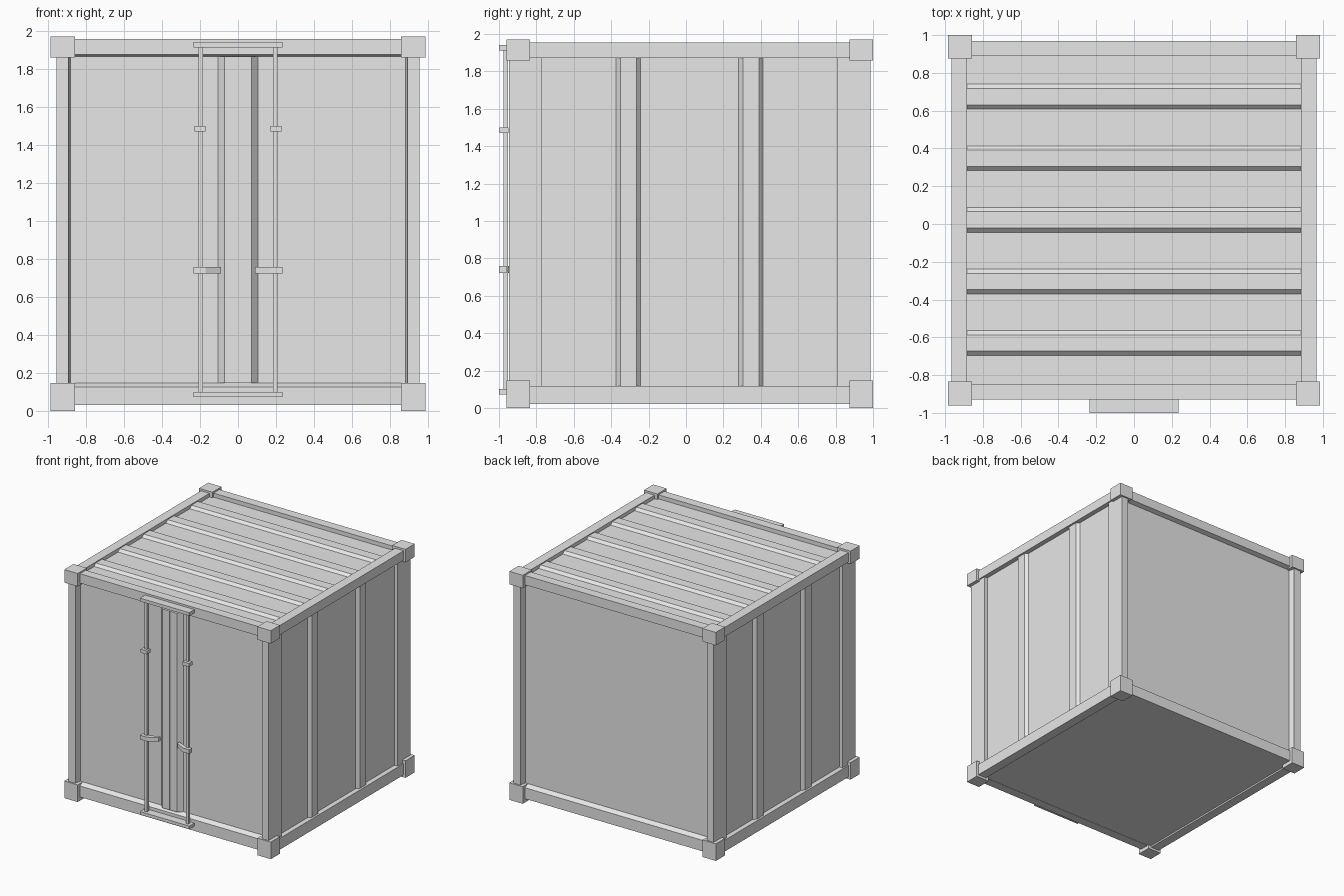
import bpy
import bmesh
from mathutils import Vector

cube = bpy.data.objects.get("Cube")
if cube:
    bpy.data.objects.remove(cube, do_unlink=True)

GREY = (0.8, 0.8, 0.8, 1)
paint = bpy.data.materials.new("light grey paint")
paint.use_nodes = True
paint.diffuse_color = GREY
paint.node_tree.nodes["Principled BSDF"].inputs["Base Color"].default_value = GREY


def finish(name, bm):
    bmesh.ops.recalc_face_normals(bm, faces=bm.faces[:])
    mesh = bpy.data.meshes.new(name)
    bm.to_mesh(mesh)
    bm.free()
    mesh.materials.append(paint)
    obj = bpy.data.objects.new(name, mesh)
    bpy.context.collection.objects.link(obj)
    return obj


def box(name, xs, ys, zs):
    bm = bmesh.new()
    bmesh.ops.create_cube(bm, size=1)
    for v in bm.verts:
        v.co = Vector([(r[0] + r[1]) / 2 + c * (r[1] - r[0])
                       for r, c in zip((xs, ys, zs), v.co)])
    return finish(name, bm)


def prism(name, points, place, start, end):
    """Extrude a closed 2D outline; place(u, v, t) maps it into space."""
    bm = bmesh.new()
    a = [bm.verts.new(place(u, v, start)) for u, v in points]
    b = [bm.verts.new(place(u, v, end)) for u, v in points]
    n = len(points)
    bm.faces.new(a)
    bm.faces.new(b[::-1])
    for i in range(n):
        bm.faces.new((a[i], a[(i + 1) % n], b[(i + 1) % n], b[i]))
    return finish(name, bm)


def ribbed(lo, hi, centres, base, top, height, thick=0.03):
    """Outline of a sheet with raised trapezoid ribs."""
    pts = [(lo, 0)]
    for c in centres:
        pts += [(c - base, 0), (c - top, height), (c + top, height), (c + base, 0)]
    return pts + [(hi, 0), (hi, -thick), (lo, -thick)]


FRONT, BACK = -0.96, 1.0
RIB_BASE, RIB_TOP = 0.066, 0.043
sides = ((-1, "right"), (1, "left"))
ends = ((FRONT, 1, "front"), (BACK, -1, "back"))

# Corner castings and posts
for sx, side in sides:
    for y, inward, end in ends:
        for level, zs in (("bottom", (0, 0.147)), ("top", (1.858, 1.97))):
            box(f"{end}_{side}_{level}_corner_block", (sx * 0.857, sx * 0.985),
                (y, y + inward * 0.125), zs)
        box(f"{end}_{side}_post", (sx * 0.89, sx * 0.955),
            (y + inward * 0.014, y + inward * 0.19), (0.06, 1.9))

# Side rails and ribbed side walls
for sx, side in sides:
    for level, zs in (("bottom", (0.02, 0.118)), ("top", (1.872, 1.953))):
        box(f"{side}_{level}_rail", (sx * 0.885, sx * 0.967), (-0.85, 0.89), zs)
    prism(f"{side}_wall", ribbed(-0.8, 0.83, (-0.308, 0.347), RIB_BASE, RIB_TOP, 0.025),
          lambda u, v, t: (sx * (0.925 + v), u, t), 0.1, 1.89)

# End rails and the sloped ledges around the recessed end panels
for y, inward, end in ends:
    face, panel = y + inward * 0.03, y + inward * 0.068
    for level, zs in (("bottom", (0.032, 0.127)), ("top", (1.876, 1.957))):
        box(f"{end}_{level}_rail", (-0.9, 0.9), (face, y + inward * 0.11), zs)
    bm = bmesh.new()
    outer = [bm.verts.new((x, face, z)) for x, z in
             ((-0.89, 0.127), (0.89, 0.127), (0.89, 1.876), (-0.89, 1.876))]
    inner = [bm.verts.new((x, panel, z)) for x, z in
             ((-0.88, 0.148), (0.88, 0.148), (0.88, 1.863), (-0.88, 1.863))]
    for i in range(4):
        j = (i + 1) % 4
        bm.faces.new((outer[i], outer[j], inner[j], inner[i]))
    frame = finish(f"{end}_recess_frame", bm)
    # Open strip: turn its faces outwards
    flip = [p for p in frame.data.polygons
            if p.normal.y * inward > 0]
    if flip:
        frame.data.flip_normals()

# Two doors, each with half of the raised centre strip
for sx, side in sides:
    door = [(0.001, 0.037), (0.07, 0.037), (0.106, 0), (0.88, 0), (0.88, -0.03), (0.001, -0.03)]
    prism(f"{side}_door", door,
          lambda u, v, t: (sx * u, FRONT + 0.068 - v, t), 0.148, 1.863)

# Back wall, floor and ribbed roof
box("back_wall", (-0.88, 0.88), (0.9, 0.932), (0.148, 1.863))
box("floor", (-0.9, 0.9), (-0.87, 0.91), (0.034, 0.09))
roof_ribs = [-0.63 + 0.326 * i for i in range(5)]
prism("roof", ribbed(-0.86, 0.9, roof_ribs, RIB_BASE, RIB_TOP, 0.022),
      lambda u, v, t: (t, u, 1.922 + v), -0.9, 0.9)

# Lock bars with keepers, guides and angled handles
for level, zs in (("bottom", (0.073, 0.1)), ("top", (1.912, 1.94))):
    box(f"{level}_lock_keeper", (-0.235, 0.235), (-1.0, -0.92), zs)
for sx, side in sides:
    box(f"{side}_lock_bar", (sx * 0.185, sx * 0.209), (-0.975, -0.951), (0.09, 1.92))
    box(f"{side}_bar_guide", (sx * 0.17, sx * 0.23), (-0.998, -0.95), (1.47, 1.5))
    handle = [(0.235, -1.0), (0.17, -1.0), (0.09, -0.955), (0.09, -0.925),
              (0.17, -0.96), (0.235, -0.96)]
    prism(f"{side}_handle", handle, lambda u, v, t: (sx * u, v, t), 0.722, 0.758)
